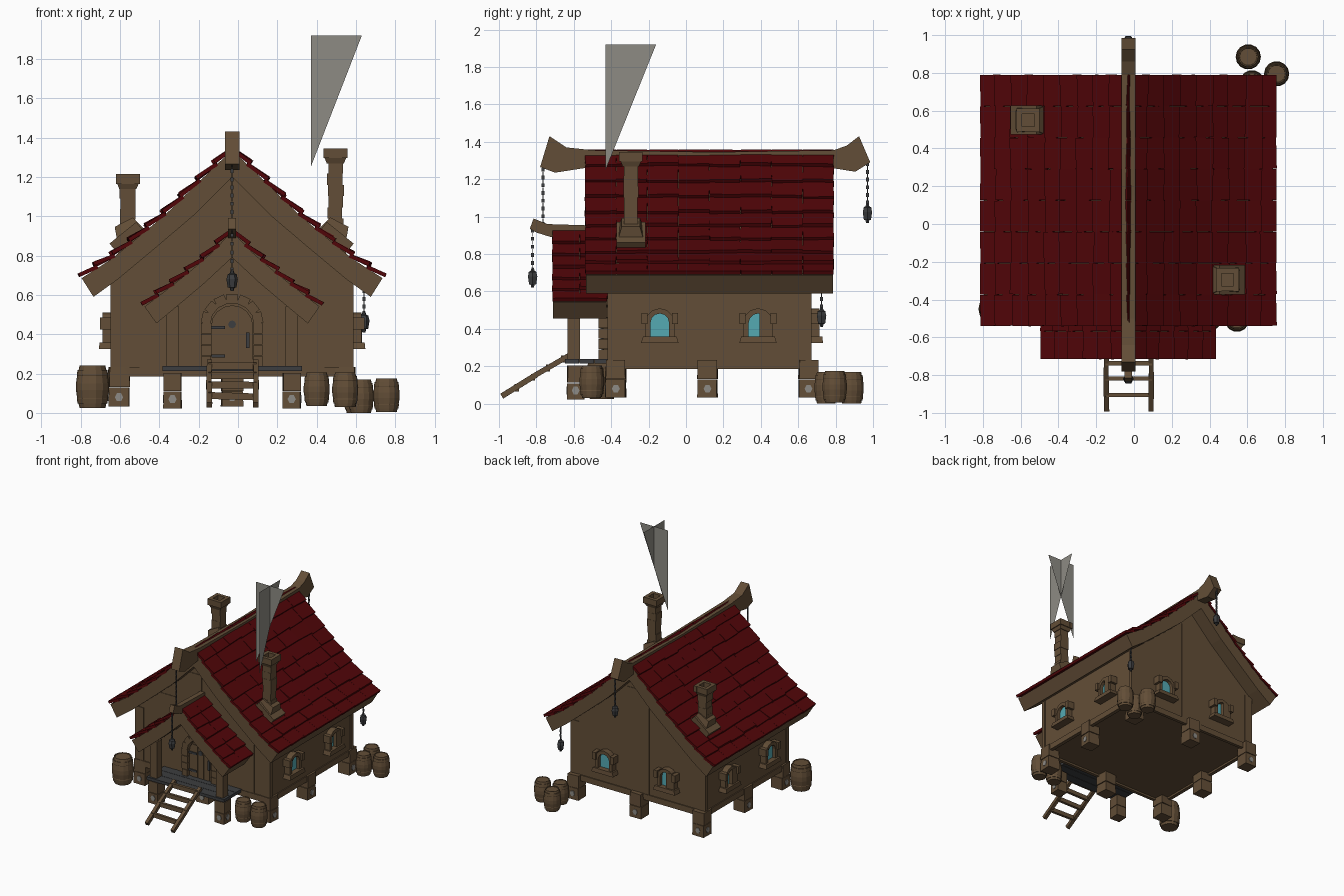
import bpy, bmesh, math, random
from mathutils import Matrix, Vector

if "Cube" in bpy.data.objects:
    bpy.data.objects.remove(bpy.data.objects["Cube"])
random.seed(4)

def material(name, rgb):
    m = bpy.data.materials.new(name)
    m.diffuse_color = (*rgb, 1)
    m.use_nodes = True
    m.node_tree.nodes["Principled BSDF"].inputs["Base Color"].default_value = m.diffuse_color
    return m
WOOD = material("brown wood", (0.124, 0.076, 0.038))
RED = material("red roof tile", (0.082, 0.0015, 0.0025))
IRON = material("dark iron", (0.045, 0.047, 0.05))
GLASS = material("teal glass", (0.09, 0.40, 0.45))
STONE = material("pale stone", (0.27, 0.26, 0.24))
SMOKE = material("grey smoke", (0.27, 0.26, 0.23))
CX = -0.03                      # centre line of the house
H = math.pi / 2
parts = {}

def get(name, mat):
    return parts.setdefault(name, (bmesh.new(), mat))[0]

def box(name, mat, c, s, rot=Matrix(), top=1.0):
    bm = get(name, mat)
    vs = bmesh.ops.create_cube(bm, size=1)["verts"]
    for v in vs:
        k = top if v.co.z > 0 else 1
        v.co = Vector(c) + rot @ Vector((v.co.x * s[0] * k, v.co.y * s[1] * k, v.co.z * s[2]))

def prism(name, mat, pts, lo, hi, axis="y", M=Matrix()):
    bm = get(name, mat)
    put = (lambda a, b, t: (a, t, b)) if axis == "y" else (lambda a, b, t: (t, a, b))
    f = [bm.verts.new(M @ Vector(put(a, b, lo))) for a, b in pts]
    g = [bm.verts.new(M @ Vector(put(a, b, hi))) for a, b in pts]
    bm.faces.new(f)
    bm.faces.new(g[::-1])
    for i in range(len(f)):
        j = (i + 1) % len(f)
        bm.faces.new((f[i], f[j], g[j], g[i]))

def lathe(name, mat, prof, c, n=12):
    bm = get(name, mat)
    rings = [[bm.verts.new((c[0] + r * math.cos(k * math.tau / n), c[1] + r * math.sin(k * math.tau / n), c[2] + z))
              for k in range(n)] for r, z in prof]
    for a, b in zip(rings, rings[1:]):
        for k in range(n):
            bm.faces.new((a[k], a[(k + 1) % n], b[(k + 1) % n], b[k]))
    bm.faces.new(rings[0][::-1])
    bm.faces.new(rings[-1])

def beam(name, mat, p, q, w, h):
    p, q = Vector(p), Vector(q)
    rot = (q - p).to_track_quat("Z", "Y").to_matrix()
    box(name, mat, (p + q) / 2, (w, h, (q - p).length), rot)

def arch(hw, z0, spring, n=8, cx=0):
    return [(cx - hw, z0)] + [(cx - hw * math.cos(math.pi * i / n), spring + hw * math.sin(math.pi * i / n))
                              for i in range(n + 1)] + [(cx + hw, z0)]

# Roofs: thick wooden underlay with stepped rows of loose tiles
def at(prof, u):
    for (a, za), (b, zb) in zip(prof, prof[1:]):
        if u <= b + 1e-6:
            return za + (zb - za) * (u - a) / (b - a)

def roof(name, prof, low, y0, y1, rows, cols):
    half = [(u, z - 0.022) for u, z in prof[:-1]] + [(prof[-1][0] - 0.015, prof[-1][1] - 0.015)]
    under = half + low
    prism(name + "_underlay", WOOD, [(CX + u, z) for u, z in under] +
          [(CX - u, z) for u, z in under[::-1] if u > 0], y0 + 0.005, y1 - 0.005)
    umax, w = prof[-1][0], (y1 - y0) / cols
    for s in (-1, 1):
        for r in range(rows):
            u0, u1 = umax * r / rows, umax * (r + 1) / rows
            a = Vector((CX + s * u0, 0, at(prof, u0)))
            b = Vector((CX + s * u1, 0, at(prof, u1)))
            up = Vector((-(b - a).z * s, 0, abs((b - a).x))).normalized()
            for c in range(cols):
                p, q = a - up * 0.014, b + up * random.uniform(0.0, 0.01) + (b - a) * random.uniform(0, 0.12)
                if r == rows - 1:
                    q = b.copy()
                d = (q - p).normalized()
                y = Vector((0, 1, 0))
                R = Matrix((d, y, d.cross(y))).transposed() @ Matrix.Rotation(random.uniform(-.035, .035), 3, "Z")
                m = (p + q) / 2 + Vector((0, y0 + w * (c + 0.5), 0))
                box(name + "_tiles", RED, m, ((q - p).length, w - 0.001, 0.02), R)

MAIN = [(0, 1.36), (0.16, 1.205), (0.34, 1.03), (0.52, 0.88), (0.62, 0.80), (0.78, 0.70)]
roof("main_roof", MAIN, [(0.705, 0.59), (0.58, 0.68), (0.40, 0.83), (0.2, 1.0), (0, 1.2)], -0.54, 0.79, 9, 8)
PORCH = [(0, 0.945), (0.1, 0.84), (0.21, 0.745), (0.33, 0.65), (0.46, 0.555)]
roof("porch_roof", PORCH, [(0.385, 0.455), (0.27, 0.55), (0.14, 0.66), (0, 0.79)], -0.715, -0.42, 6, 2)

# Ridge beams with upturned ends
prism("main_ridge_beam", WOOD, [(-0.78, 1.265), (-0.73, 1.43), (-0.64, 1.37), (-0.5, 1.355), (0.15, 1.345), (0.79, 1.355),
      (0.86, 1.38), (0.925, 1.43), (0.985, 1.29), (0.905, 1.24), (0.78, 1.26), (-0.54, 1.26), (-0.7, 1.235)],
      CX - 0.037, CX + 0.037, "x")
prism("porch_ridge_beam", WOOD, [(-0.835, 0.935), (-0.815, 0.99), (-0.74, 0.96), (-0.42, 0.95), (-0.42, 0.88),
      (-0.72, 0.89), (-0.8, 0.915)], CX - 0.02, CX + 0.02, "x")

# House body, base trim, corner posts and gable planks
prism("house_body", WOOD, [(CX - 0.61, 0.2), (CX + 0.61, 0.2), (CX + 0.61, 0.69), (CX + 0.4, 0.86),
      (CX, 1.24), (CX - 0.4, 0.86), (CX - 0.61, 0.69)], -0.415, 0.665)
for s in (-1, 1):
    box("base_trim", WOOD, (CX + s * 0.603, 0.125, 0.208), (0.03, 1.1, 0.048))
    for y in (-0.405, 0.655):
        box("corner_posts", WOOD, (CX + s * 0.58, y, 0.44), (0.075, 0.03, 0.46))
    for x, h in ((0.12, 0.88), (0.36, 0.64)):
        box("gable_planks", WOOD, (CX + s * x, -0.407, 0.2 + h / 2), (0.22, 0.024, h))
box("gable_planks", WOOD, (CX, 0.655, 0.64), (0.2, 0.028, 0.88))
for y in (-0.41, 0.66):
    box("base_trim", WOOD, (CX, y, 0.208), (1.22, 0.026, 0.048))

# Foundation piers of stacked blocks with pale worn patches
def pier(x, y, zs, w, dirs):
    for z0, z1 in zip(zs, zs[1:]):
        box("foundation_piers", WOOD, (x, y, (z0 + z1) / 2), (w, w, z1 - z0 - 0.004),
            Matrix.Rotation(random.uniform(-0.06, 0.06), 3, "Z"), random.uniform(0.93, 1.0))
    for ang in dirs:
        M = Matrix.Translation((x, y, zs[0] + 0.05)) @ Matrix.Rotation(ang, 4, "Z")
        prism("worn_patches", STONE, [(0.021 * math.cos(k * 1.047), 0.024 * math.sin(k * 1.047)) for k in range(6)],
              -w / 2 - 0.004, -w / 2 + 0.004, "y", M)
for s in (-1, 1):
    for y, e in ((-0.375, [0]), (0.115, []), (0.655, [2 * H])):
        pier(CX + s * 0.575, y, (0.03, 0.13, 0.235), 0.105, e + [s * H])
    pier(CX + s * 0.303, -0.59, (0.02, 0.11, 0.205), 0.09, [0, s * H])
    # porch posts
    box("porch_posts", WOOD, (CX + s * 0.303, -0.6, 0.38), (0.065, 0.065, 0.32))
pier(CX, -0.375, (0.03, 0.11, 0.2), 0.11, [0])
pier(CX, 0.655, (0.03, 0.13, 0.235), 0.105, [2 * H])

# Porch deck planks
for i in range(3):
    box("porch_deck", IRON, (CX, -0.61 + i * 0.079, 0.226), (0.71, 0.076, 0.024))

# Ladder
for x in (-0.145, 0.09):
    beam("ladder", WOOD, (x, -0.985, 0.04), (x * 1.02, -0.8, 0.155), 0.028, 0.03)
    beam("ladder", WOOD, (x * 1.02, -0.81, 0.15), (x, -0.62, 0.26), 0.026, 0.028)
for t in (0.22, 0.46, 0.68, 0.9):
    y, z = -0.985 + 0.365 * t, 0.04 + 0.22 * t
    beam("ladder", WOOD, (-0.15, y, z), (0.095, y, z + random.uniform(-.01, .01)), 0.022, 0.035)

# Door with stone arch, hinges, peephole and handle
DY = -0.428
prism("door", WOOD, arch(0.107, 0.22, 0.44, cx=CX), DY - 0.012, DY + 0.03)
for x in (-0.055, 0.0, 0.055):
    box("door_boards", WOOD, (CX + x, DY - 0.012, 0.365), (0.05, 0.01, 0.28))
for s in (-1, 1):
    for i in range(4):
        box("door_arch", WOOD, (CX + s * 0.132, DY - 0.01, 0.263 + i * 0.056), (random.uniform(.045, .056), 0.06, 0.053))
for i in range(7):
    a = math.pi * (i + 0.5) / 7
    box("door_arch", WOOD, (CX + 0.132 * math.cos(a), DY - 0.01, 0.455 + 0.125 * math.sin(a)), (0.05, 0.06, 0.057),
        Matrix.Rotation(-a, 3, "Y"))
for z in (0.29, 0.435):
    box("door_iron", IRON, (CX - 0.07, DY - 0.02, z), (0.07, 0.01, 0.016))
box("door_iron", IRON, (CX + 0.08, DY - 0.022, 0.37), (0.018, 0.014, 0.08))
prism("door_iron", IRON, [(CX + 0.02 * math.cos(k * 0.785), 0.45 + 0.02 * math.sin(k * 0.785)) for k in range(8)],
      DY - 0.024, DY)

# Windows (local front is -y): arched frame, sill, side blocks, sometimes one closed shutter
def window(x, y, ang, shutter):
    M = Matrix.Translation((x, y, 0)) @ Matrix.Rotation(ang, 4, "Z")
    R = M.to_3x3()
    def b(c, s, top=1.0):
        box("window_frames", WOOD, M @ Vector(c), s, R, top)
    prism("window_glass", GLASS, arch(0.051, 0.355, 0.432, 6), -0.02, -0.012, "y", M)
    prism("window_frames", WOOD, arch(0.078, 0.35, 0.432, 6) + arch(0.05, 0.35, 0.432, 6)[::-1],
          -0.048, 0.01, "y", M)
    b((0, -0.03, 0.342), (0.2, 0.075, 0.034), 0.9)
    for s in (-1, 1):
        b((s * 0.082, -0.03, 0.455), (0.032, 0.065, 0.06))
    if shutter:
        b((0.032, -0.03, 0.42), (0.05, 0.04, 0.13))
for y, sh in ((-0.14, False), (0.385, True)):
    window(CX + 0.61, y, H, sh)
    window(CX - 0.61, y, -H, sh)
window(0.255, 0.665, 2 * H, False)
window(-0.31, 0.665, 2 * H, True)

# Chimneys with a foot tilted along the roof and a hollow cap
def chimney(x, y, tilt, top):
    box("chimneys", WOOD, (x, y, 0.885), (0.175, 0.155, 0.08), Matrix.Rotation(tilt, 3, "Y"))
    box("chimneys", WOOD, (x, y, 0.93), (0.16, 0.15, 0.09), Matrix.Rotation(tilt * 0.7, 3, "Y"), 0.65)
    n = max(3, round((top - 1.0) / 0.06))
    h = (top - 0.07 - 0.93) / n
    for i in range(n):
        k = random.uniform(0.07, 0.084)
        box("chimneys", WOOD, (x + random.uniform(-.003, .003), y, 0.93 + h * (i + 0.5)), (k, k, h))
    box("chimneys", WOOD, (x, y, top - 0.06), (0.115, 0.115, 0.035), Matrix.Rotation(math.pi, 3, "X"), 0.75)
    for s in (-1, 1):
        box("chimneys", WOOD, (x + s * 0.047, y, top - 0.025), (0.028, 0.125, 0.05))
        box("chimneys", WOOD, (x, y + s * 0.047, top - 0.025), (0.066, 0.028, 0.05))
chimney(-0.56, 0.55, -0.68, 1.215)
chimney(0.495, -0.295, 0.68, 1.345)

# Smoke: two crossed triangular sheets
bm = get("smoke", SMOKE)
for tri in (((0.37, -0.295, 1.25), (0.37, -0.295, 1.92), (0.63, -0.295, 1.92)),
            ((0.5, -0.43, 1.25), (0.5, -0.43, 1.92), (0.5, -0.16, 1.92))):
    bm.faces.new([bm.verts.new(p) for p in tri])

# Hanging chains and lanterns
def chain(x, y, z1, z0):
    n = int((z1 - z0) / 0.02)
    for i in range(n + 1):
        s = (0.015, 0.004, 0.02) if i % 2 else (0.004, 0.015, 0.02)
        box("chains", IRON, (x, y, z1 - i * (z1 - z0) / n), s)

def lantern(x, y, z):
    lathe("lanterns", IRON, [(0.008, 0), (0.012, 0.016), (0.022, 0.018), (0.024, 0.03), (0.029, 0.06), (0.024, 0.078),
                             (0.024, 0.084), (0.012, 0.09), (0.006, 0.108)], (x, y, z), 6)
chain(CX, -0.765, 1.25, 0.96)
for x, y, z1, z in ((CX, -0.82, 0.925, 0.62), (CX, 0.97, 1.28, 0.965), (0.64, 0.725, 0.64, 0.41)):
    chain(x, y, z1, z + 0.11)
    lantern(x, y, z)

# Barrels with raised hoops and slightly sunken lids
def barrel(x, y, z, r, h):
    prof = [(.78, 0), (.84, .1), (.9, .1), (.95, .22), (.93, .24), (1, .42), (1, .58), (.93, .76),
            (.95, .78), (.9, .9), (.84, .9), (.78, 1), (.7, 1), (.68, .98)]
    lathe("barrels", WOOD, [(r * a, h * b) for a, b in prof], (x, y, z), 14)
for b in ((-0.74, -0.45, 0.025, 0.084, 0.215), (0.40, -0.5, 0.035, 0.066, 0.17), (0.545, -0.505, 0.03, 0.066, 0.175),
          (0.605, 0.885, 0.0, 0.067, 0.17), (0.755, 0.795, 0.005, 0.067, 0.17), (0.625, 0.75, 0.0, 0.065, 0.17)):
    barrel(*b)

# Turn every part into an object
for name, (bm, mat) in parts.items():
    if name != "smoke":
        bmesh.ops.recalc_face_normals(bm, faces=bm.faces)
    me = bpy.data.meshes.new(name)
    bm.to_mesh(me)
    bm.free()
    me.materials.append(mat)
    bpy.context.scene.collection.objects.link(bpy.data.objects.new(name, me))
